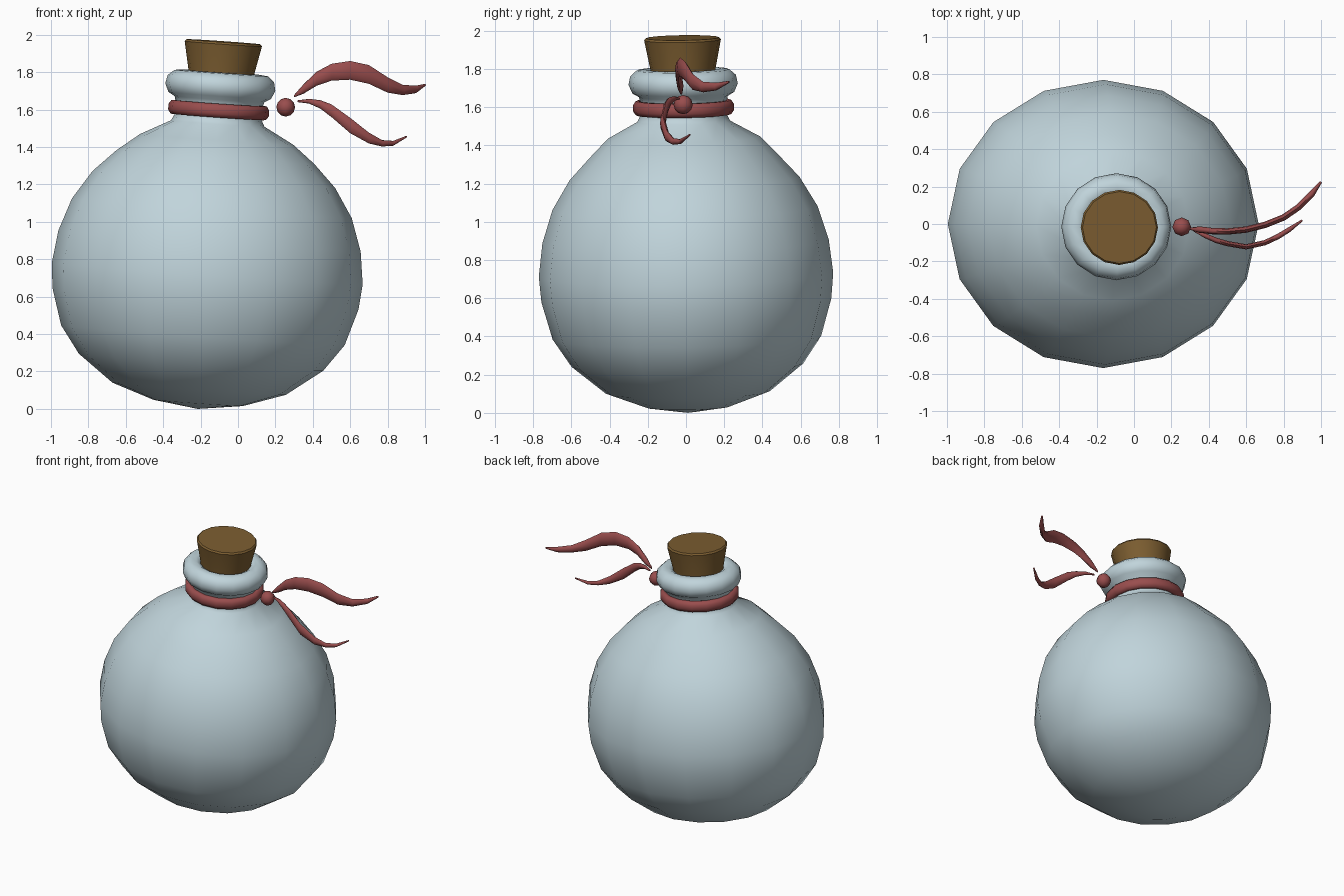
import bpy, bmesh
from math import cos, sin, tau, radians
from mathutils import Matrix, Vector

cube = bpy.data.objects.get("Cube")
if cube:
    bpy.data.objects.remove(cube, do_unlink=True)


def material(name, rgb):
    mat = bpy.data.materials.new(name)
    mat.use_nodes = True
    mat.diffuse_color = (*rgb, 1)
    for node in mat.node_tree.nodes:
        if node.type == "BSDF_PRINCIPLED":
            node.inputs["Base Color"].default_value = (*rgb, 1)
    return mat


GLASS = material("pale blue glass", (0.53, 0.66, 0.71))
CORK = material("brown cork", (0.20, 0.11, 0.03))
RED = material("red ribbon", (0.32, 0.075, 0.075))

# The whole bottle leans slightly to its left
LEAN = (Matrix.Translation((-0.215, 0.011, 0))
        @ Matrix.Rotation(radians(4), 4, "Y")
        @ Matrix.Rotation(0.015, 4, "X"))


def finish(name, bm, mat, angle):
    bmesh.ops.recalc_face_normals(bm, faces=bm.faces)
    mesh = bpy.data.meshes.new(name)
    bm.to_mesh(mesh)
    bm.free()
    mesh.materials.append(mat)
    obj = bpy.data.objects.new(name, mesh)
    bpy.context.collection.objects.link(obj)
    bpy.ops.object.select_all(action="DESELECT")
    obj.select_set(True)
    bpy.context.view_layer.objects.active = obj
    bpy.ops.object.shade_smooth_by_angle(angle=radians(angle))
    return obj


def bridge(bm, a, b):
    n = len(a)
    for i in range(n):
        j = (i + 1) % n
        bm.faces.new((a[i], a[j], b[j], b[i]))


def lathe(name, profile, mat, angle, sides=16, closed=False, squash=lambda z: 0.97):
    """Spin (radius, height) points about the leaning axis."""
    bm = bmesh.new()
    rings = []
    for r, z in profile:
        rings.append([bm.verts.new(LEAN @ Vector((r * cos(tau * i / sides),
                                                  r * sin(tau * i / sides) * squash(z), z)))
                      for i in range(sides)])
    for a, b in zip(rings, rings[1:]):
        bridge(bm, a, b)
    if closed:
        bridge(bm, rings[-1], rings[0])
    bmesh.ops.remove_doubles(bm, verts=bm.verts, dist=0.0001)
    return finish(name, bm, mat, angle)


def ribbon(name, stations, thick):
    """Sweep a flattened oval along (x, y, z, height) stations."""
    bm = bmesh.new()
    rings = []
    pts = [Vector(s[:3]) for s in stations]
    sides = 8
    for k, (p, s) in enumerate(zip(pts, stations)):
        along = pts[min(k + 1, len(pts) - 1)] - pts[max(k - 1, 0)]
        side = Vector((-along.y, along.x, 0)).normalized()
        t = min(thick, s[3])
        rings.append([bm.verts.new(p + side * cos(tau * i / sides) * t / 2
                                   + Vector((0, 0, sin(tau * i / sides) * s[3] / 2)))
                      for i in range(sides)])
    for a, b in zip(rings, rings[1:]):
        bridge(bm, a, b)
    bm.faces.new(rings[0])
    bm.faces.new(rings[-1])
    return finish(name, bm, RED, 60)


# Round body, short neck and rolled lip
lathe("bottle", [(0, 0), (.24, .032), (.465, .108), (.655, .25), (.76, .395),
                 (.82, .59), (.833, .725), (.81, .9), (.75, 1.075), (.65, 1.23),
                 (.53, 1.35), (.41, 1.445), (.25, 1.53), (.235, 1.56), (.23, 1.62),
                 (.24, 1.66), (.275, 1.68), (.295, 1.725), (.285, 1.77),
                 (.25, 1.80), (.205, 1.805), (.17, 1.785), (.16, 1.70)],
      GLASS, 70, squash=lambda z: 0.925 if z < 1.4 else 0.97)

# Tapered stopper
lathe("cork", [(0, 1.69), (.165, 1.69), (.175, 1.8), (.207, 1.957),
               (.198, 1.968), (0, 1.968)], CORK, 35)

# Cord around the neck
lathe("neck_cord", [(.245 + .027 * cos(tau * i / 8 + tau / 16),
                     1.602 + .04 * sin(tau * i / 8 + tau / 16)) for i in range(8)],
      RED, 60, closed=True, squash=lambda z: 0.98)

# Knot
bm = bmesh.new()
bmesh.ops.create_uvsphere(bm, u_segments=8, v_segments=6, radius=0.05,
                          matrix=Matrix.Translation((.255, -.015, 1.613)))
finish("knot", bm, RED, 60)

# Two ribbon ends trailing away from the knot
ribbon("upper_ribbon", [(.3, -.025, 1.672, .012), (.35, -.03, 1.71, .05),
                        (.42, -.038, 1.765, .075), (.5, -.04, 1.8, .09),
                        (.6, -.03, 1.81, .1), (.7, -.005, 1.788, .1),
                        (.8, .035, 1.732, .082), (.88, .09, 1.705, .055),
                        (.95, .16, 1.708, .04), (1, .225, 1.732, .012)], .034)
ribbon("lower_ribbon", [(.32, -.035, 1.645, .01), (.38, -.062, 1.645, .025),
                        (.44, -.088, 1.628, .045), (.5, -.105, 1.594, .068),
                        (.6, -.122, 1.515, .082), (.7, -.1, 1.448, .058),
                        (.77, -.067, 1.42, .034), (.83, -.03, 1.42, .026),
                        (.9, .02, 1.455, .01)], .028)
